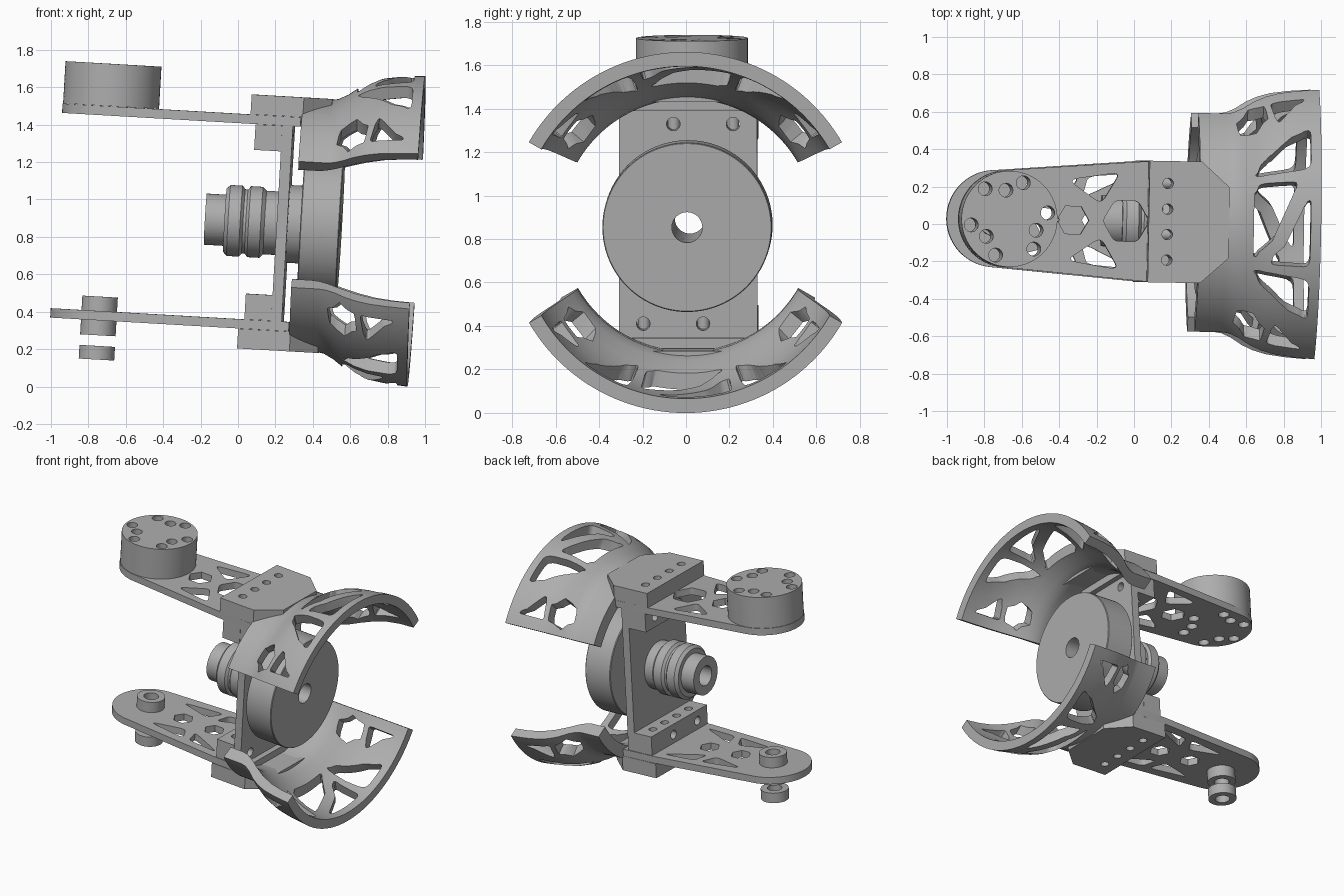
import bpy, bmesh
from math import sin, cos, pi, radians
from mathutils import Matrix, Vector

if "Cube" in bpy.data.objects:
    bpy.data.objects.remove(bpy.data.objects["Cube"])

grey = bpy.data.materials.new("machined_grey")
grey.diffuse_color = (0.42, 0.42, 0.42, 1)
grey.use_nodes = True
grey.node_tree.nodes["Principled BSDF"].inputs["Base Color"].default_value = grey.diffuse_color

# whole assembly is slightly pitched and yawed around its motor axis
POSE = (Matrix.Translation((0, 0.015, 0.885)) @ Matrix.Rotation(radians(-1.05), 4, 'Z')
        @ Matrix.Rotation(radians(3.3), 4, 'Y'))
FLIP = Matrix.Rotation(pi, 4, 'X')      # lower half = upper half turned about the motor axis
ID = Matrix.Identity(4)

# mappings: 2D outline point + height -> 3D
def up(p, h): return (p[0], p[1], h)
def along_x(p, h): return (h, p[0], p[1])
def radial(p, r): return (p[0], r * cos(radians(p[1])), r * sin(radians(p[1])))

def prism(bm, pts, lo, hi, f=up):
    a, b = ([bm.verts.new(f(p, h)) for p in pts] for h in (lo, hi))
    n = len(pts)
    bm.faces.new(a)
    bm.faces.new(b[::-1])
    for i in range(n):
        j = (i + 1) % n
        bm.faces.new((a[i], a[j], b[j], b[i]))
    return bm

def sweep(bm, loop, a0=0, a1=360, n=64, axis='X', centre=(0, 0)):
    """Turn a closed (distance, radius) loop about an axis."""
    full = a1 - a0 == 360
    rings = []
    for k in range(n if full else n + 1):
        t = radians(a0 + (a1 - a0) * k / n)
        ring = []
        for d, r in loop:
            u, v = r * cos(t), r * sin(t)
            ring.append(bm.verts.new((d, u, v) if axis == 'X' else (centre[0] + u, centre[1] + v, d)))
        rings.append(ring)
    m = len(loop)
    for k in range(n):
        p, q = rings[k], rings[(k + 1) % len(rings)]
        for i in range(m):
            j = (i + 1) % m
            bm.faces.new((p[i], p[j], q[j], q[i]))
    if not full:
        bm.faces.new(rings[0])
        bm.faces.new(rings[-1][::-1])
    return bm

def circle(x, y, r, n=24, start=0):
    return [(x + r * cos(start + 2 * pi * i / n), y + r * sin(start + 2 * pi * i / n)) for i in range(n)]

def rounded(pts, k=0.2, n=4):
    """Round polygon corners with small curves."""
    out = []
    for i, p in enumerate(pts):
        p, a, b = Vector(p), Vector(pts[i - 1]), Vector(pts[(i + 1) % len(pts)])
        s, e = p.lerp(a, k), p.lerp(b, k)
        out += [tuple(s.lerp(p, t / n).lerp(p.lerp(e, t / n), t / n)) for t in range(n + 1)]
    return out

def rect(x0, x1, y0, y1): return [(x0, y0), (x1, y0), (x1, y1), (x0, y1)]

def to_mesh(bm, name, tri=False):
    bmesh.ops.recalc_face_normals(bm, faces=bm.faces)
    if tri:
        bmesh.ops.triangulate(bm, faces=bm.faces)
    me = bpy.data.meshes.new(name)
    bm.to_mesh(me)
    bm.free()
    return me

def part(name, bm, turn=ID, cuts=None):
    """Make an object, cut its openings, then place it in the assembly."""
    ob = bpy.data.objects.new(name, to_mesh(bm, name))
    bpy.context.collection.objects.link(ob)
    if cuts:
        cb = bmesh.new()
        for pts, lo, hi, f in cuts:
            prism(cb, pts, lo, hi, f)
        cutter = bpy.data.objects.new("cutter", to_mesh(cb, "cutter", True))
        cutter.hide_render = True
        bpy.context.collection.objects.link(cutter)
        mod = ob.modifiers.new("openings", 'BOOLEAN')
        mod.object, mod.operation, mod.solver = cutter, 'DIFFERENCE', 'EXACT'
        bpy.context.view_layer.update()
        me = bpy.data.meshes.new_from_object(ob.evaluated_get(bpy.context.evaluated_depsgraph_get()))
        ob.modifiers.clear()
        ob.data = me
        bpy.data.objects.remove(cutter)
    me = ob.data
    me.materials.clear()
    me.materials.append(grey)
    me.transform(POSE @ turn)
    me.polygons.foreach_set("use_smooth", [True] * len(me.polygons))
    me.set_sharp_from_angle(angle=radians(30))
    return ob

HUB = -0.713
# shared openings
bolt_up = [(circle(0.14, y, 0.028), 0.3, 0.8, up) for y in (-0.205, -0.068, 0.068, 0.205)]
bolt_x = [(circle(y, 0.46, 0.031), 0.0, 0.4, along_x) for y in (-0.068, 0.207)]
hub_holes = [(circle(HUB + 0.207 * cos(radians(a)), 0.207 * sin(radians(a)), 0.037), 0.4, 0.9, up)
             for a in range(10, 370, 60)]
hub_holes += [(circle(HUB + 0.155 * cos(radians(a)), 0.155 * sin(radians(a)), 0.037), 0.4, 0.9, up)
              for a in (98, 218, 338)]

def both_sides(pts): return [rounded(pts), rounded([(x, -y) for x, y in pts])]

upper_slots = both_sides([(-0.39, 0.215), (-0.11, 0.26), (-0.21, 0.09)])
upper_slots += [circle(-0.36, 0, 0.085, 6), rounded(circle(-0.075, 0, 0.125, 6))]
lower_slots = both_sides([(-0.58, 0.19), (-0.27, 0.235), (-0.33, 0.12)])
lower_slots += both_sides([(-0.25, 0.12), (-0.22, 0.235), (0.03, 0.255)])
lower_slots += [circle(x, 0, 0.07, 6) for x in (-0.44, -0.18)] + [circle(HUB, 0, 0.05)]

# shell windows as (distance along axis, angle)
windows = [rounded([(0.60, 106), (0.60, 78), (0.63, 74), (0.84, 74)], 0.15),
           rounded([(0.90, 79), (0.90, 106), (0.68, 106)], 0.15)]
for flip in (0, 1):
    for pts in (rounded([(0.60, 71), (0.90, 69), (0.90, 51), (0.64, 65)]),
                rounded([(0.69, 36), (0.88, 36), (0.73, 48)], 0.12),
                [(0.595 + 0.085 * cos(pi * i / 3 + 0.3), 42 + 8.5 * sin(pi * i / 3 + 0.3)) for i in range(6)]):
        windows.append([(x, 180 - a) if flip else (x, a) for x, a in pts])
SHELL = [(0.315, 0.675), (0.46, 0.675), (0.50, 0.682), (0.55, 0.708), (0.61, 0.752), (0.67, 0.783),
         (0.74, 0.806), (0.84, 0.822), (0.955, 0.832),
         (0.955, 0.766), (0.85, 0.757), (0.75, 0.737), (0.66, 0.702), (0.58, 0.658), (0.51, 0.614),
         (0.46, 0.592), (0.42, 0.585), (0.315, 0.585)]

for side, turn, slots in (("upper", ID, upper_slots), ("lower", FLIP, lower_slots)):
    # tapered arm with a round end
    outline = [(0.31, 0.325), (0.04, 0.322)]
    outline += [(HUB + 0.26 * cos(radians(a)), 0.26 * sin(radians(a))) for a in range(94, 267, 6)]
    outline += [(0.04, -0.322), (0.31, -0.325)]
    cuts = [(s, 0.4, 0.7, up) for s in slots] + bolt_up
    if side == "upper":
        cuts += hub_holes
    part(side + "_arm", prism(bmesh.new(), outline, 0.523, 0.573), turn, cuts)
    # clamp blocks outside and inside the arm
    block = [(0.04, -0.325), (0.32, -0.325), (0.47, -0.19), (0.47, 0.19), (0.32, 0.325), (0.04, 0.325)]
    part(side + "_outer_block", prism(bmesh.new(), block, 0.574, 0.68), turn, bolt_up)
    part(side + "_inner_block", prism(bmesh.new(), rect(0.07, 0.213, -0.32, 0.32), 0.385, 0.522),
         turn, bolt_up + bolt_x)
    # flared guard shell
    part(side + "_shell", sweep(bmesh.new(), SHELL, 30, 150, 48), turn,
         [(w, 0.45, 1.0, radial) for w in windows])

# upper hub cylinder with bolt pattern
part("upper_hub", prism(bmesh.new(), circle(HUB, 0, 0.257, 64), 0.574, 0.80), ID, hub_holes)

# lower pivot bearing and its loose ring
for name, lo, hi in (("pivot_bearing", -0.653, -0.446), ("pivot_ring", -0.783, -0.71)):
    loop = [(lo, 0.05), (lo, 0.095), (hi, 0.095), (hi, 0.05)]
    part(name, sweep(bmesh.new(), loop, n=40, axis='Z', centre=(HUB, 0)))

# upright motor plate
plate_cuts = bolt_x + [([(-y, -z) for y, z in p], a, b, f) for p, a, b, f in bolt_x]
plate_cuts.append((circle(0, 0, 0.10, 32), 0.0, 0.4, along_x))
part("motor_plate", prism(bmesh.new(), rect(-0.318, 0.318, -0.523, 0.523), 0.213, 0.27, along_x),
     ID, plate_cuts)

# motor drum with its spacer, and the stepped rear sleeve
part("motor_drum", sweep(bmesh.new(), [(0.27, 0.07), (0.27, 0.208), (0.34, 0.208), (0.34, 0.385), (0.345, 0.39),
                                       (0.545, 0.39), (0.55, 0.386), (0.55, 0.07)], n=96))
part("rear_sleeve", sweep(bmesh.new(), [
    (-0.175, 0.07), (-0.175, 0.137), (-0.07, 0.137), (-0.07, 0.17), (-0.05, 0.19), (0.015, 0.19), (0.03, 0.172),
    (0.045, 0.172), (0.06, 0.19), (0.125, 0.19), (0.145, 0.17), (0.213, 0.17), (0.27, 0.11), (0.27, 0.07)]))
